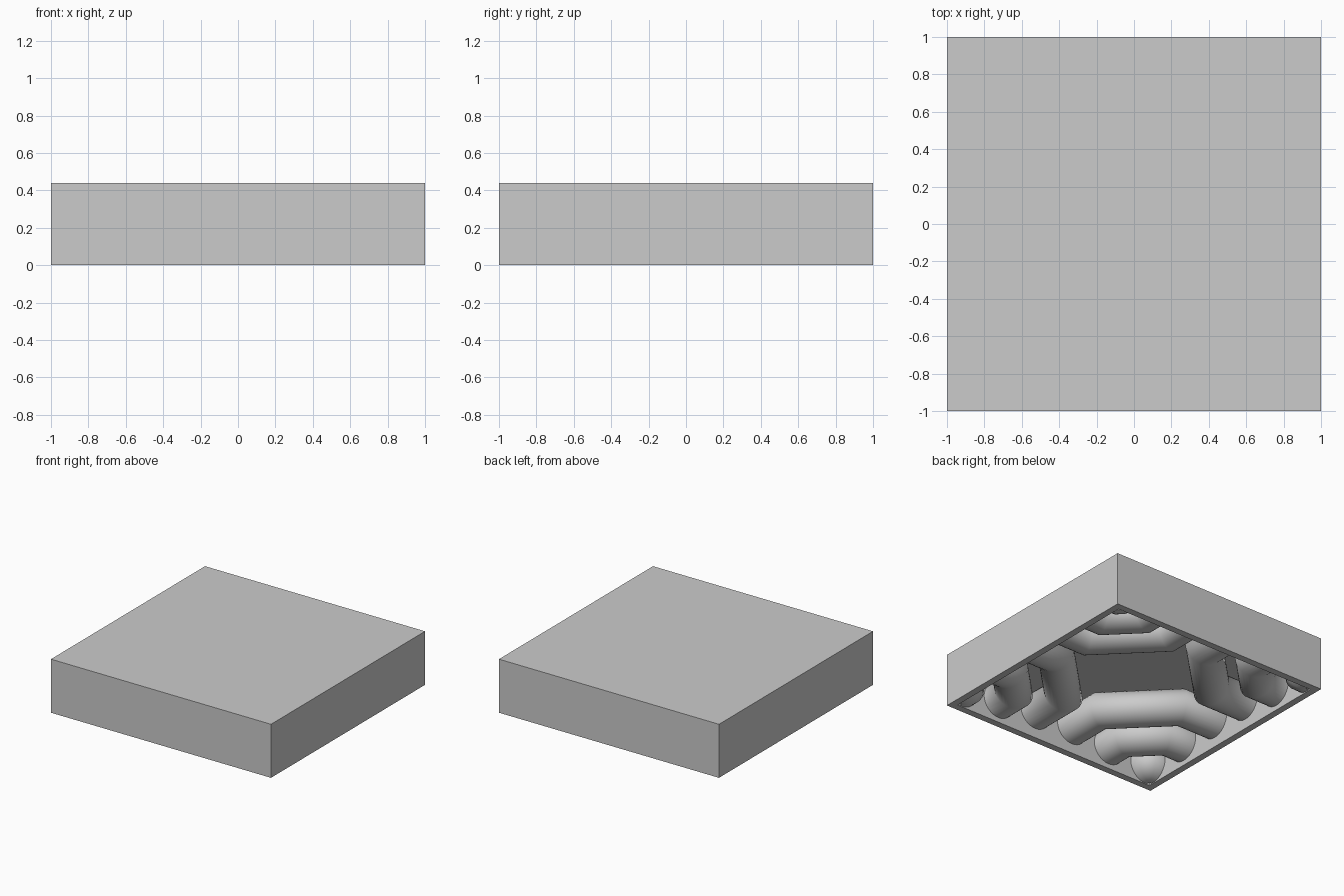
import bpy
import bmesh
from math import cos, sin, tan, pi, radians

if "Cube" in bpy.data.objects:
    bpy.data.objects.remove(bpy.data.objects["Cube"], do_unlink=True)

HEIGHT = 0.44
WALL = 0.08
INNER = 1 - WALL
SIDES = 32

grey = bpy.data.materials.new("plain_grey")
grey.use_nodes = True
grey.diffuse_color = (0.6, 0.6, 0.6, 1)
grey.node_tree.nodes["Principled BSDF"].inputs["Base Color"].default_value = (0.6, 0.6, 0.6, 1)


def finish(name, bm, smooth=False):
    bmesh.ops.recalc_face_normals(bm, faces=bm.faces)
    mesh = bpy.data.meshes.new(name)
    bm.to_mesh(mesh)
    bm.free()
    mesh.materials.append(grey)
    obj = bpy.data.objects.new(name, mesh)
    bpy.context.collection.objects.link(obj)
    if smooth:
        bpy.ops.object.select_all(action="DESELECT")
        obj.select_set(True)
        bpy.context.view_layer.objects.active = obj
        bpy.ops.object.shade_smooth_by_angle(angle=radians(50))
    return obj


# Square shell, open underneath
bm = bmesh.new()
bmesh.ops.create_cube(bm, size=2)
for v in bm.verts:
    v.co.z = HEIGHT if v.co.z > 0 else 0
bm.normal_update()
floor = min(bm.faces, key=lambda f: f.calc_center_median().z)
bmesh.ops.inset_individual(bm, faces=[floor], thickness=WALL)
for v in floor.verts:
    v.co.z = 0
cavity = bmesh.ops.extrude_discrete_faces(bm, faces=[floor])["faces"][0]
for v in cavity.verts:
    v.co.z = HEIGHT - WALL
finish("hollow_shell", bm)


# Bent tube wrapping an inner corner, its ends sunk into the walls
def corner_tube(name, sx, sy, bend, radius, axis_z):
    bm = bmesh.new()
    sunk = -WALL / 2
    rings = [[] for _ in range(4)]
    for i in range(SIDES):
        a = 2 * pi * i / SIDES
        d = max(bend + radius * cos(a), 0.001)
        z = axis_z + radius * sin(a)
        m = d * tan(pi / 8)
        for ring, (u, w) in zip(rings, [(d, sunk), (d, m), (m, d), (sunk, d)]):
            ring.append(bm.verts.new((sx * (INNER - u), sy * (INNER - w), z)))
    for r0, r1 in zip(rings, rings[1:]):
        for i in range(SIDES):
            j = (i + 1) % SIDES
            bm.faces.new((r0[i], r0[j], r1[j], r1[i]))
    bm.faces.new(rings[0])
    bm.faces.new(rings[-1])
    finish(name, bm, smooth=True)


tubes = {
    "outer_tube": (0.74, 0.14, 0.22),
    "middle_tube": (0.378, 0.14, 0.18),
    "corner_knob": (0.015, 0.145, 0.15),
}
for sx, side in ((1, "left"), (-1, "right")):
    for sy, end in ((-1, "front"), (1, "back")):
        for part, (bend, radius, axis_z) in tubes.items():
            corner_tube(f"{end}_{side}_{part}", sx, sy, bend, radius, axis_z)
